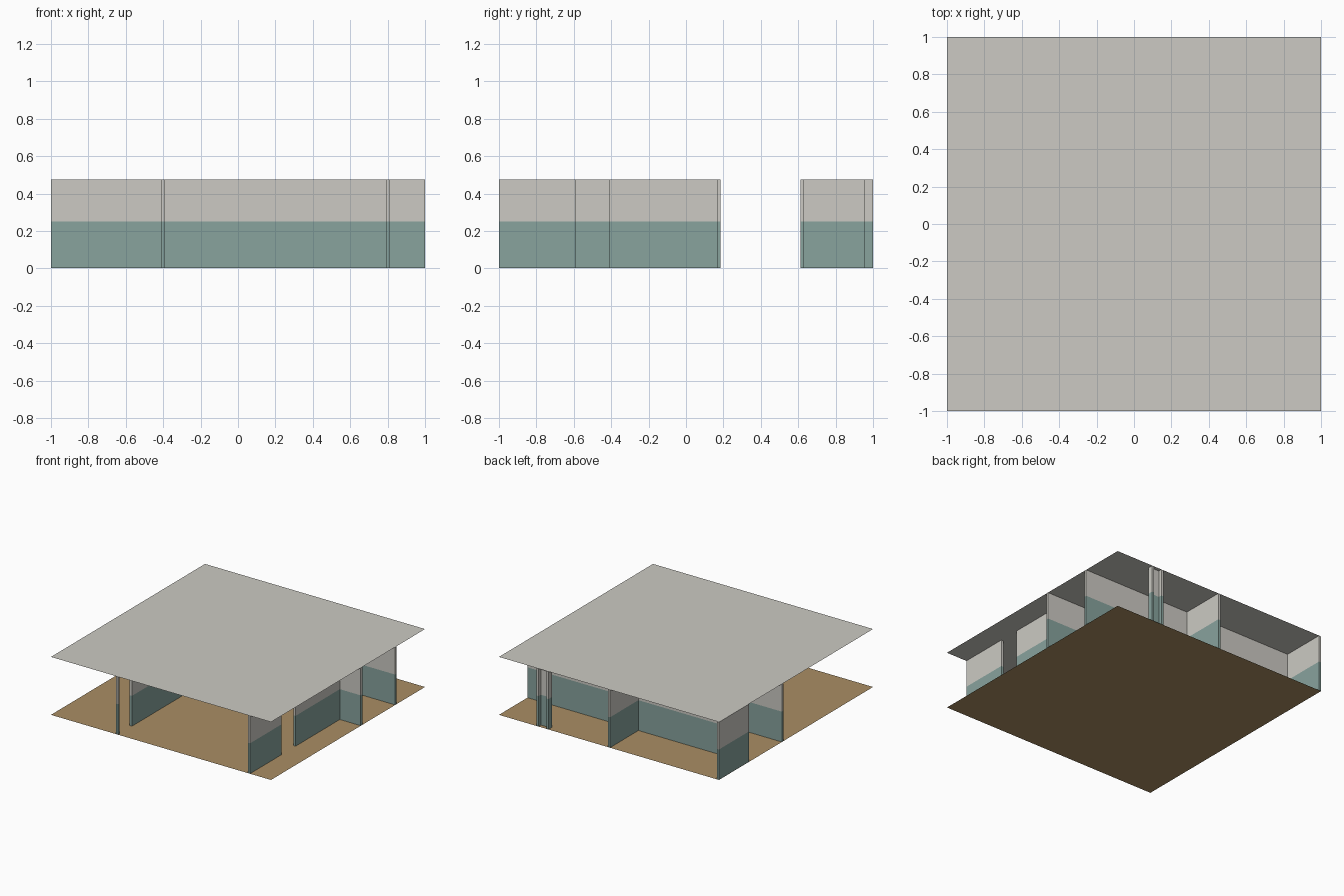
import bpy, bmesh

if "Cube" in bpy.data.objects:
    bpy.data.objects.remove(bpy.data.objects["Cube"], do_unlink=True)

HEIGHT = 0.476      # ceiling level
BAND = 0.25         # top of the painted lower band
T = 0.02            # wall thickness
SOUTH, NORTH = 0.175, 0.622   # centre lines of the two corridor walls


def material(name, rgb):
    m = bpy.data.materials.new(name)
    m.use_nodes = True
    m.diffuse_color = (*rgb, 1)
    m.node_tree.nodes["Principled BSDF"].inputs["Base Color"].default_value = (*rgb, 1)
    return m


PALE = material("pale grey paint", (0.604, 0.591, 0.546))
TEAL = material("muted teal paint", (0.246, 0.366, 0.337))
TAN = material("tan floor", (0.402, 0.271, 0.127))


def finish(bm, name, mats):
    mesh = bpy.data.meshes.new(name)
    bm.to_mesh(mesh)
    bm.free()
    for m in mats:
        mesh.materials.append(m)
    obj = bpy.data.objects.new(name, mesh)
    bpy.context.collection.objects.link(obj)


def slab(name, z, mat):
    bm = bmesh.new()
    bmesh.ops.create_grid(bm, x_segments=1, y_segments=1, size=1)
    bmesh.ops.translate(bm, verts=bm.verts, vec=(0, 0, z))
    finish(bm, name, [mat])


def wall(name, x0, x1, y0, y1):
    """Upright wall, cut at the band height and painted in two colours."""
    bm = bmesh.new()
    bmesh.ops.create_cube(bm, size=1)
    low, high = 0.001, HEIGHT - 0.001
    for v in bm.verts:
        v.co.x = x0 if v.co.x < 0 else x1
        v.co.y = y0 if v.co.y < 0 else y1
        v.co.z = low if v.co.z < 0 else high
    bmesh.ops.bisect_plane(bm, geom=bm.verts[:] + bm.edges[:] + bm.faces[:],
                           plane_co=(0, 0, BAND), plane_no=(0, 0, 1))
    for f in bm.faces:
        f.material_index = int(f.calc_center_median().z < BAND)
    finish(bm, name, [PALE, TEAL])


def wall_along_x(name, y, x0, x1):
    wall(name, x0, x1, y - T / 2, y + T / 2)


def wall_along_y(name, x, y0, y1):
    wall(name, x - T / 2, x + T / 2, y0, y1)


# floor and ceiling sheets
slab("floor", 0, TAN)
slab("ceiling", HEIGHT, PALE)

# corridor walls running the full width
wall_along_x("corridor_front_wall", SOUTH, -1, 1)
wall_along_x("corridor_back_wall", NORTH, -1, 1)

# front partitions, each with a full-height doorway
front_end, back_start = SOUTH - T / 2, NORTH + T / 2
wall_along_y("right_partition_stub", -0.4, -1, -0.98)
wall_along_y("right_partition", -0.4, -0.82, front_end)
wall_along_y("left_partition_front", 0.8, -1, -0.59)
wall_along_y("left_partition_back", 0.8, -0.41, front_end)

# back partitions
wall_along_y("back_middle_partition", 0, back_start, 1)
wall_along_y("back_right_end_wall", -1 + T / 2, back_start, 1)

# small recessed pier at the back edge
for side, x in (("right", 0.56), ("left", 0.65)):
    wall_along_y("pier_" + side + "_post", x, 0.955, 1)
wall("pier_panel", 0.57, 0.64, 0.955, 0.97)
